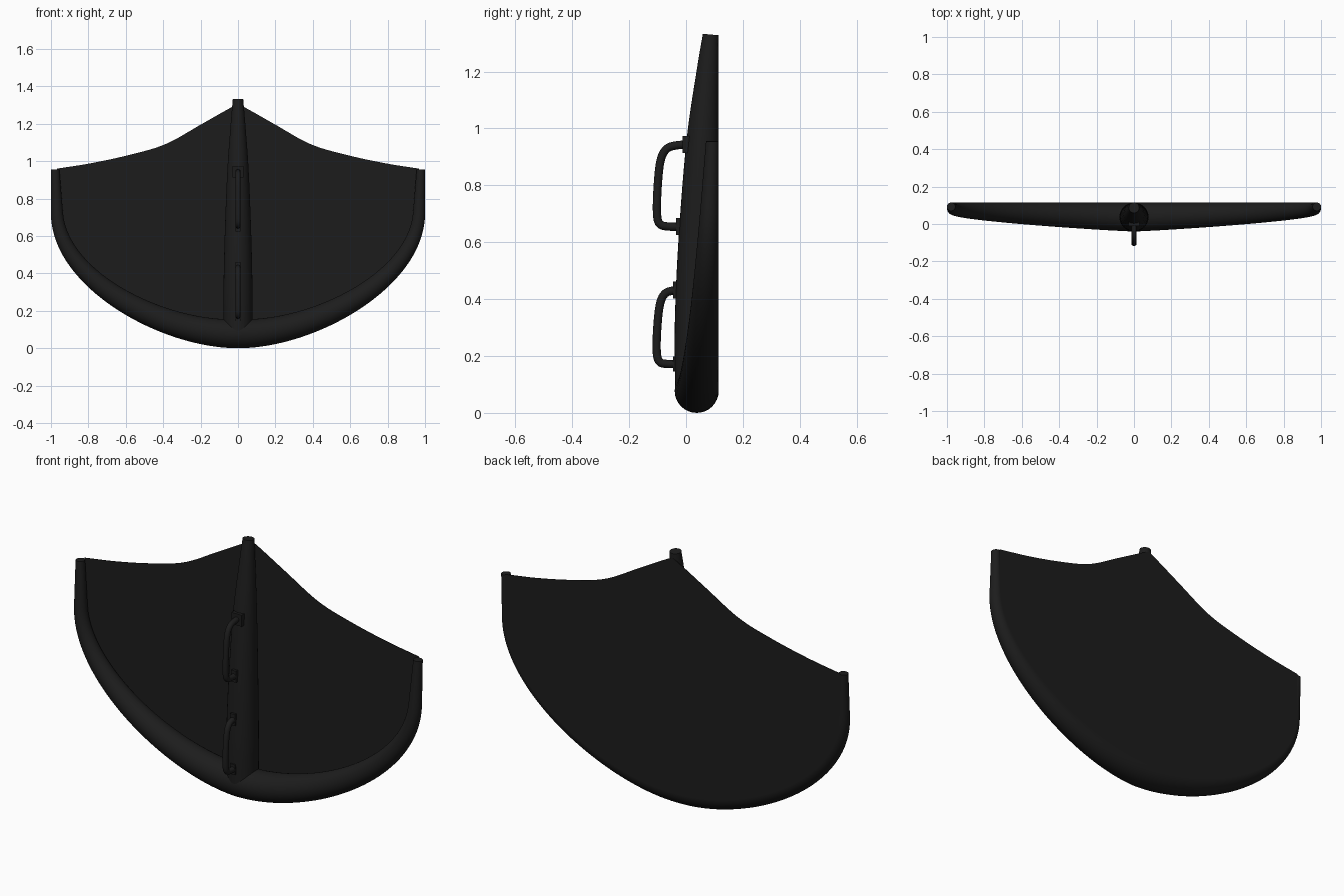
import bpy, bmesh, math
from mathutils import Vector

if "Cube" in bpy.data.objects:
    bpy.data.objects.remove(bpy.data.objects["Cube"])

BACK = 0.115  # rear plane shared by tubes and canopy

mat = bpy.data.materials.new("black fabric")
mat.diffuse_color = (0.012, 0.012, 0.012, 1)
mat.use_nodes = True
mat.node_tree.nodes["Principled BSDF"].inputs["Base Color"].default_value = mat.diffuse_color


def finish(name, bm, smooth=True):
    bmesh.ops.recalc_face_normals(bm, faces=bm.faces)
    me = bpy.data.meshes.new(name)
    bm.to_mesh(me)
    bm.free()
    me.materials.append(mat)
    ob = bpy.data.objects.new(name, me)
    bpy.context.collection.objects.link(ob)
    if smooth:
        bpy.ops.object.select_all(action='DESELECT')
        ob.select_set(True)
        bpy.context.view_layer.objects.active = ob
        bpy.ops.object.shade_smooth_by_angle(angle=math.radians(40))
    return ob


def tube(name, centres, radii, side, sides=32):
    """Capped round tube along a planar path; side is the plane's normal."""
    bm = bmesh.new()
    rings = []
    n = len(centres)
    for i, (c, r) in enumerate(zip(centres, radii)):
        t = (centres[min(i + 1, n - 1)] - centres[max(i - 1, 0)]).normalized()
        u = t.cross(side).normalized()
        rings.append([bm.verts.new(c + r * (math.cos(a) * u + math.sin(a) * side))
                      for a in (2 * math.pi * k / sides for k in range(sides))])
    for a, b in zip(rings, rings[1:]):
        for k in range(sides):
            j = (k + 1) % sides
            bm.faces.new((a[k], a[j], b[j], b[k]))
    bm.faces.new(rings[0])
    bm.faces.new(rings[-1])
    return finish(name, bm)


def spline(pts, steps):
    """Catmull-Rom curve through the points."""
    p = [Vector(q) for q in pts]
    p = [2 * p[0] - p[1]] + p + [2 * p[-1] - p[-2]]
    out = []
    for i in range(1, len(p) - 2):
        a, b, c, d = p[i - 1:i + 3]
        for k in range(steps):
            t = k / steps
            out.append(0.5 * (2 * b + (c - a) * t + (2 * a - 5 * b + 4 * c - d) * t * t
                              + (3 * b - a - 3 * c + d) * t ** 3))
    return out + [p[-2]]


# Leading edge: half outline, offset inward by the tapering radius
N = 40
ctrl = [Vector(q) for q in ((0, 0), (0.42, 0), (1, 0.33), (1, 0.72))]
outline = []
for i in range(N + 1):
    t = i / N
    w = ((1 - t) ** 3, 3 * t * (1 - t) ** 2, 3 * t * t * (1 - t), t ** 3)
    outline.append(sum((c * k for c, k in zip(ctrl, w)), Vector((0, 0))))
outline += [Vector((1, 0.72 + 0.235 * k / 6)) for k in range(1, 7)]
arc = [0]
for a, b in zip(outline, outline[1:]):
    arc.append(arc[-1] + (b - a).length)
half, radii = [], []
for i, p in enumerate(outline):
    r = 0.0775 - 0.055 * (arc[i] / arc[-1]) ** 1.2
    t = outline[min(i + 1, len(outline) - 1)] - outline[max(i - 1, 0)]
    t = Vector((1, 0)) if i == 0 else t.normalized()
    c = p + r * Vector((-t.y, t.x))
    half.append(Vector((c.x, BACK - r, c.y)))
    radii.append(r)
mirror = [Vector((-c.x, c.y, c.z)) for c in half[:0:-1]]
tube("leading_edge", mirror + half, radii[:0:-1] + radii, Vector((0, 1, 0)))

# Canopy: flat sheet from the tube centre line up to the trailing edge
trail = spline([(0, 1.305), (0.05, 1.28), (0.2, 1.195), (0.385, 1.092), (0.57, 1.036),
                (0.78, 0.99), (0.98, 0.958)], 10)


def trail_z(x):
    for a, b in zip(trail, trail[1:]):
        if x <= b.x:
            return a.y + (b.y - a.y) * (x - a.x) / (b.x - a.x)
    return trail[-1].y


bm = bmesh.new()
cols = half[:N + 1]
for s in (-1, 1):
    prev = None
    for c in cols:
        cur = [bm.verts.new((s * c.x, BACK, z)) for z in (c.z, trail_z(c.x))]
        if prev:
            bm.faces.new((prev[0], cur[0], cur[1], prev[1]))
        prev = cur
bmesh.ops.remove_doubles(bm, verts=bm.verts, dist=1e-5)
res = bmesh.ops.extrude_face_region(bm, geom=bm.faces[:])
for v in res["geom"]:
    if isinstance(v, bmesh.types.BMVert):
        v.co.y -= 0.003
finish("canopy", bm, False)

# Centre strut: tapered tube resting on the canopy
strut = spline([(0.08, 0.0765), (0.3, 0.0775), (0.6, 0.071), (0.95, 0.057),
                (1.2, 0.039), (1.33, 0.028)], 6)
tube("centre_strut", [Vector((0, BACK - q.y, q.x)) for q in strut],
     [q.y for q in strut], Vector((1, 0, 0)))

# Grab handles (y, z paths)
handles = {
    "upper_handle": [(0.02, 0.943), (-0.03, 0.941), (-0.068, 0.928), (-0.09, 0.885),
                     (-0.1, 0.79), (-0.102, 0.70), (-0.092, 0.664), (-0.06, 0.655),
                     (0.0, 0.655)],
    "lower_handle": [(0.0, 0.432), (-0.045, 0.43), (-0.075, 0.418), (-0.092, 0.38),
                     (-0.101, 0.3), (-0.103, 0.215), (-0.093, 0.18), (-0.065, 0.172),
                     (0.0, 0.172)],
}
for name, pts in handles.items():
    path = [Vector((0, q.x, q.y)) for q in spline(pts, 5)]
    tube(name, path, [0.0145] * len(path), Vector((1, 0, 0)), 16)

# Handle mounts on the strut (front y, z, half width, half height)
for i, (y, z, w, h) in enumerate([(-0.012, 0.943, 0.03, 0.03), (-0.036, 0.655, 0.014, 0.03),
                                  (-0.046, 0.432, 0.014, 0.03), (-0.046, 0.172, 0.014, 0.027)]):
    bm = bmesh.new()
    bmesh.ops.create_cube(bm, size=1)
    for v in bm.verts:
        v.co = (v.co.x * 2 * w, y + 0.015 + v.co.y * 0.03, z + v.co.z * 2 * h)
    finish(f"handle_mount_{i + 1}", bm, False)
